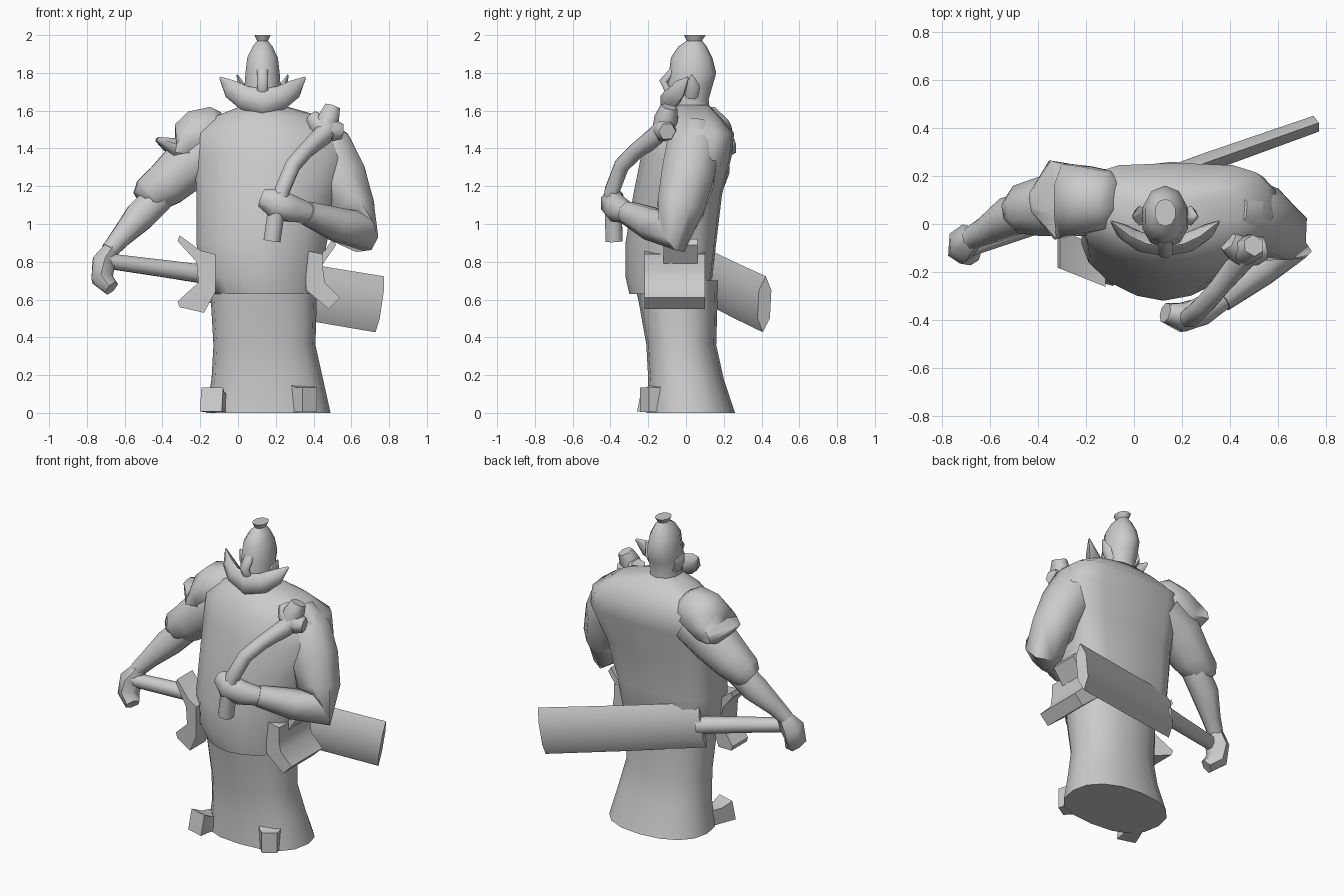
import bpy, bmesh, math
from mathutils import Vector

cube = bpy.data.objects.get("Cube")
if cube:
    bpy.data.objects.remove(cube, do_unlink=True)

grey = bpy.data.materials.new("plain grey")
grey.use_nodes = True
grey.diffuse_color = (0.6, 0.6, 0.6, 1)
grey.node_tree.nodes["Principled BSDF"].inputs["Base Color"].default_value = (0.6, 0.6, 0.6, 1)

HEAD_X = 0.13


def finish(name, bm, angle):
    bmesh.ops.recalc_face_normals(bm, faces=bm.faces)
    mesh = bpy.data.meshes.new(name)
    bm.to_mesh(mesh)
    bm.free()
    mesh.materials.append(grey)
    obj = bpy.data.objects.new(name, mesh)
    bpy.context.collection.objects.link(obj)
    bpy.ops.object.select_all(action='DESELECT')
    obj.select_set(True)
    bpy.context.view_layer.objects.active = obj
    bpy.ops.object.shade_smooth_by_angle(angle=math.radians(angle))


def skin(name, loops, angle=60):
    """Join point loops into a closed, capped surface."""
    bm = bmesh.new()
    rows = [[bm.verts.new(p) for p in loop] for loop in loops]
    n = len(rows[0])
    for a, b in zip(rows, rows[1:]):
        for i in range(n):
            j = (i + 1) % n
            bm.faces.new((a[i], a[j], b[j], b[i]))
    bm.faces.new(rows[0][::-1])
    bm.faces.new(rows[-1])
    finish(name, bm, angle)


def stack(name, rings, sides=16, front=1.15, back=0.55):
    """Horizontal rings as z, x min, x max, y min, y max; low powers are squarer."""
    loops = []
    for z, x0, x1, y0, y1 in rings:
        loop = []
        for i in range(sides):
            a = 2 * math.pi * i / sides + math.pi / 2
            c, s = math.cos(a), math.sin(a)
            power = back if s > 0 else front
            px = math.copysign(abs(c) ** power, c)
            py = math.copysign(abs(s) ** power, s)
            loop.append(((x0 + x1) / 2 + px * (x1 - x0) / 2,
                         (y0 + y1) / 2 + py * (y1 - y0) / 2, z))
        loops.append(loop)
    skin(name, loops)


def limb(name, points, sides=8, hint=(0, 0, 1)):
    """Tube along points x, y, z, width, height across the path."""
    pos = [Vector(p[:3]) for p in points]
    grow = 1 / math.cos(math.pi / sides)
    loops = []
    for k, p in enumerate(points):
        t = (pos[min(k + 1, len(pos) - 1)] - pos[max(k - 1, 0)]).normalized()
        side = t.cross(Vector(hint)).normalized()
        up = side.cross(t)
        w, h = p[3] * grow, p[-1] * grow
        loops.append([])
        for i in range(sides):
            a = 2 * math.pi * (i + 0.5) / sides
            loops[-1].append(pos[k] + side * w * math.cos(a) + up * h * math.sin(a))
    skin(name, loops)


def prism(name, profile, y0, y1, shear=0, pivot=0):
    """Front outline pushed from y0 to y1."""
    loops = [[(x, y + shear * (pivot - x), z) for x, z in profile] for y in (y0, y1)]
    skin(name, loops, 50)


# Body
stack("robe_skirt", [(0, -.17, .49, -.21, .26), (.18, -.14, .45, -.2, .2),
                     (.36, -.13, .41, -.21, .16), (.7, -.15, .42, -.27, .17)],
      front=.8, back=.9)
stack("torso", [(.63, -.14, .42, -.3, .1), (.72, -.2, .44, -.32, .14),
                (.9, -.22, .47, -.32, .16), (1.15, -.22, .53, -.28, .19),
                (1.35, -.23, .61, -.24, .24), (1.48, -.23, .58, -.2, .255),
                (1.57, -.12, .44, -.14, .18), (1.63, .03, .23, -.07, .12)])

# Head with topknot
stack("head", [(1.56, .03, .23, -.05, .13), (1.66, .04, .22, -.1, .12),
               (1.73, .03, .23, -.1, .14), (1.8, .035, .225, -.09, .16),
               (1.88, .045, .215, -.08, .14), (1.94, .075, .185, -.04, .11),
               (1.97, .1, .16, .005, .085), (2, .085, .175, -.01, .105)], 10, 0.95, 0.95)
limb("nose", [(HEAD_X, -.06, 1.82, .03, .02), (HEAD_X, -.12, 1.755, .03, .022),
              (HEAD_X, -.09, 1.7, .03, .02)], 8, (0, 1, 0))

# Swept whiskers: one half listed, the other mirrored
half = [(.225, .01, 1.775, .004, .006), (.17, -.035, 1.715, .03, .045),
        (.1, -.075, 1.67, .04, .055)]
limb("beard", [(HEAD_X - d, *r) for d, *r in half]
     + [(HEAD_X, -.095, 1.64, .04, .065)]
     + [(HEAD_X + d, *r) for d, *r in reversed(half)], 6)
for label, s in (("left", 1), ("right", -1)):
    limb(label + "_ear", [(HEAD_X + s * .08, .03, 1.67, .02, .03),
                          (HEAD_X + s * .11, .035, 1.73, .02, .035),
                          (HEAD_X + s * .135, .03, 1.79, .004)], 6, (0, 1, 0))

# Right arm, reaching down to the sword handle
limb("right_sleeve", [(-.12, .09, 1.4, .14), (-.26, .09, 1.32, .14),
                      (-.38, .07, 1.21, .12), (-.47, .06, 1.15, .1),
                      (-.5, .05, 1.12, .07)], 8, (0, 1, 0))
limb("right_forearm", [(-.42, .06, 1.14, .08), (-.52, .03, 1.04, .08),
                       (-.62, -.03, .93, .055), (-.68, -.06, .86, .045)], 8, (0, 1, 0))
limb("right_hand", [(-.67, -.055, .87, .04), (-.71, -.08, .8, .06, .07),
                    (-.72, -.1, .71, .055, .06), (-.67, -.13, .66, .04)], 6, (0, 1, 0))

# Shoulder pad flaring to an upturned rim
limb("shoulder_pad", [(-.06, .1, 1.53, .07), (-.1, .1, 1.51, .12),
                      (-.2, .1, 1.47, .14), (-.28, .1, 1.42, .15, .12),
                      (-.34, .1, 1.4, .165, .055), (-.43, .09, 1.45, .04, .012)])

# Left arm, bent across the chest
limb("left_arm", [(.4, .06, 1.52, .08), (.465, .04, 1.4, .14), (.54, .01, 1.25, .14),
                  (.6, -.03, 1.08, .125), (.63, -.07, .96, .115),
                  (.52, -.18, 1, .085), (.36, -.31, 1.06, .06)], 8, (1, -1, 0))
limb("left_hand", [(.38, -.3, 1.055, .05), (.28, -.365, 1.08, .06, .07),
                   (.2, -.39, 1.11, .06, .08), (.13, -.37, 1.14, .04, .05)])

# Crooked club with a knobbed end
limb("club", [(.18, -.38, .91, .045), (.2, -.385, 1.05, .045), (.235, -.39, 1.18, .04),
              (.29, -.34, 1.31, .04), (.36, -.26, 1.39, .04), (.45, -.15, 1.47, .05),
              (.49, -.1, 1.53, .05)], 8, (1, -1, 0))
knob = (.46, -.12, 1.5)
for label, tip in (("upper", (.5, -.09, 1.62)), ("inner", (.39, -.07, 1.56)),
                   ("outer", (.55, -.1, 1.49))):
    mid = [k * .5 + t * .5 for k, t in zip(knob, tip)]
    limb("club_knob_" + label, [(*knob, .05), (*mid, .055), (*tip, .04)], 6, (0, 1, 0))

# Flared hip guards
prism("right_hip_guard", [(-.12, .84), (-.2, .86), (-.31, .94), (-.32, .91), (-.22, .8),
                          (-.21, .69), (-.32, .59), (-.31, .56), (-.18, .53),
                          (-.12, .64)], -.23, -.07, .4, -.2)
prism("left_hip_guard_lower", [(.36, .86), (.45, .84), (.45, .76), (.46, .69), (.54, .61),
                               (.48, .55), (.36, .65)], -.22, .1)
prism("left_hip_guard_upper", [(.4, .82), (.46, .86), (.5, .92), (.52, .89),
                               (.45, .79)], -.12, .06)

# Great sword behind the body, with a lens-shaped blade
limb("sword_blade", [(-.18, .086, .735, .035, .125), (.3, .256, .65, .04, .128),
                     (.75, .415, .575, .035, .13)], 6)
limb("sword_handle", [(-.7, -.1, .805, .04), (-.4, .005, .765, .045),
                      (-.15, .095, .73, .05)])

# Toes under the hem
limb("right_foot", [(-.07, -.05, .05, .05), (-.12, -.16, .055, .05, .05),
                    (-.14, -.23, .07, .06, .065)], 4)
limb("left_foot", [(.28, -.06, .1, .09), (.35, -.17, .07, .06, .065),
                   (.38, -.22, .07, .045, .065)], 4)
